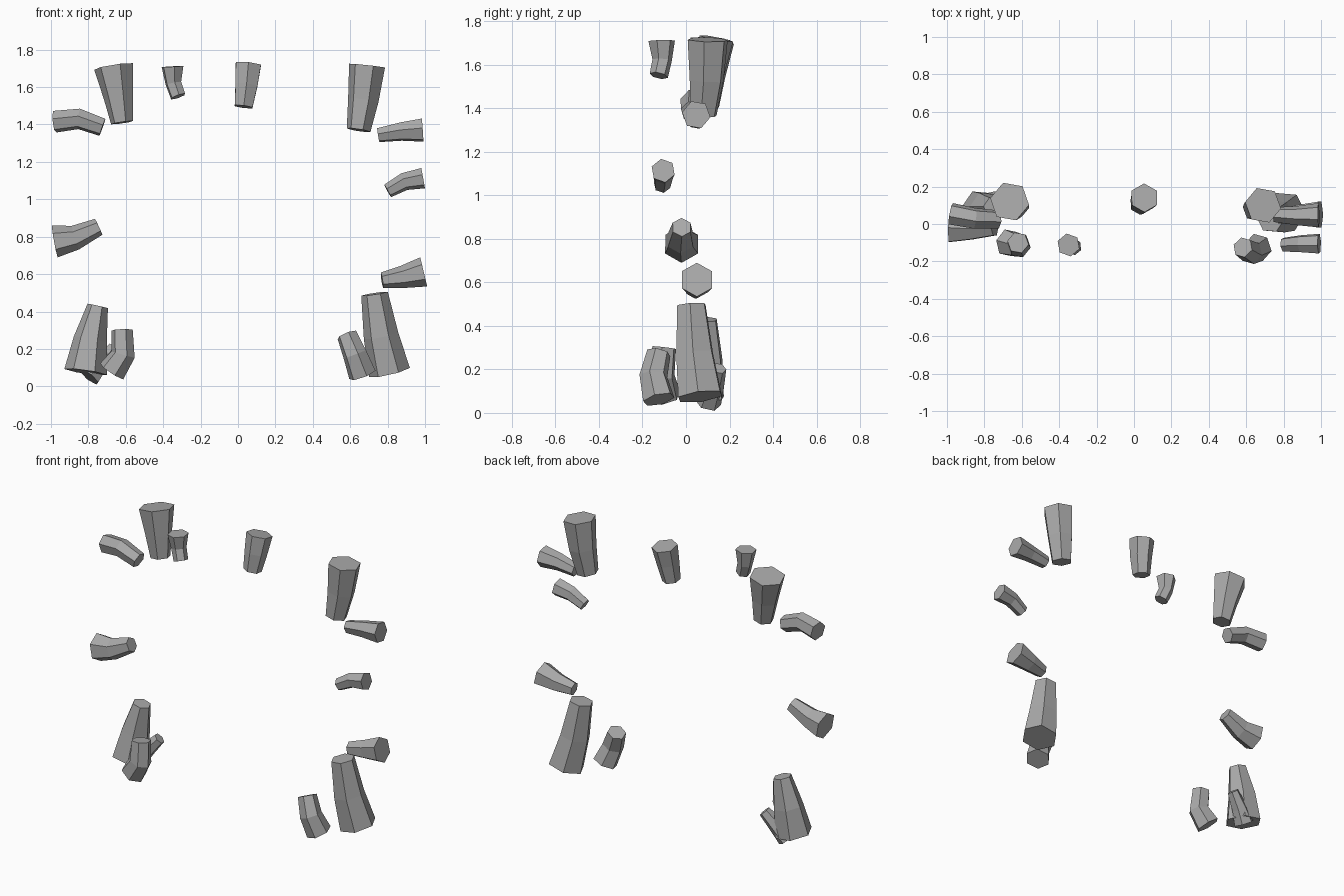
import bpy, bmesh, math
from mathutils import Vector

if "Cube" in bpy.data.objects:
    bpy.data.objects.remove(bpy.data.objects["Cube"])

stone = bpy.data.materials.new("stone_grey")
stone.diffuse_color = (0.4, 0.4, 0.4, 1)
stone.use_nodes = True
stone.node_tree.nodes["Principled BSDF"].inputs["Base Color"].default_value = stone.diffuse_color


def shard(name, rings, roll=0):
    """Six-sided bent stone prism lofted through rings of (x, y, z, radius)."""
    pts = [Vector(r[:3]) for r in rings]
    axis = pts[-1] - pts[0]
    # upright stones roll from the y axis, lying stones from the z axis
    ref = Vector((0, 1, 0)) if abs(axis.z) > abs(axis.x) else Vector((0, 0, 1))
    bm = bmesh.new()
    loops = []
    for i, p in enumerate(pts):
        n = Vector()
        if i > 0:
            n += (p - pts[i - 1]).normalized()
        if i < len(pts) - 1:
            n += (pts[i + 1] - p).normalized()
        n.normalize()
        u = (ref - n * ref.dot(n)).normalized()
        v = n.cross(u)
        loop = []
        for k in range(6):
            a = math.radians(roll + 60 * k)
            loop.append(bm.verts.new(p + (u * math.cos(a) + v * math.sin(a)) * rings[i][3]))
        loops.append(loop)
    for a, b in zip(loops, loops[1:]):
        for k in range(6):
            bm.faces.new((a[k], a[(k + 1) % 6], b[(k + 1) % 6], b[k]))
    bm.faces.new(loops[0][::-1])
    bm.faces.new(loops[-1])
    bmesh.ops.recalc_face_normals(bm, faces=bm.faces[:])
    me = bpy.data.meshes.new(name)
    bm.to_mesh(me)
    bm.free()
    me.materials.append(stone)
    bpy.context.collection.objects.link(bpy.data.objects.new(name, me))


# Hanging stones along the top
shard("top_left_column", [(-.62, .095, 1.41, .06), (-.64, .105, 1.55, .08), (-.665, .12, 1.71, .107)], 20)
shard("top_small_stone", [(-.32, -.125, 1.55, .043), (-.345, -.11, 1.62, .045), (-.35, -.112, 1.71, .062)], 10)
shard("top_middle_stone", [(.03, .105, 1.495, .055), (.045, .12, 1.61, .068), (.055, .14, 1.72, .078)], 0)
shard("top_right_column", [(.645, .08, 1.37, .065), (.67, .095, 1.53, .083), (.69, .10, 1.715, .098)], 20)

# Stones lying along the left side
shard("left_upper_stone", [(-.98, .055, 1.415, .06), (-.85, .03, 1.43, .057), (-.725, .025, 1.385, .05)], 15)
shard("left_lower_stone", [(-.98, -.02, .775, .087), (-.87, -.025, .795, .066), (-.745, -.02, .853, .047)], 0)

# Stones lying along the right side
shard("right_upper_stone", [(.75, .05, 1.343, .04), (.87, .045, 1.362, .052), (.987, .047, 1.37, .066)], 20)
shard("right_middle_stone", [(.80, -.11, 1.045, .039), (.89, -.105, 1.095, .048), (.99, -.105, 1.113, .056)], 10)
shard("right_lower_stone", [(.77, .04, .567, .042), (.88, .05, .585, .06), (.993, .05, .612, .08)], 0)

# Standing stones at the bottom corners
shard("bottom_left_column", [(-.815, .07, .077, .115), (-.79, .085, .25, .09), (-.75, .09, .43, .056)], 25)
shard("bottom_left_back_stone", [(-.795, .10, .05, .063), (-.74, .125, .12, .05), (-.665, .15, .205, .036)], 0)
shard("bottom_left_front_stone", [(-.675, -.10, .08, .076), (-.615, -.115, .17, .066), (-.62, -.10, .30, .058)], 20)
shard("bottom_right_column", [(.81, .065, .075, .112), (.765, .04, .27, .094), (.73, .025, .495, .072)], 25)
shard("bottom_right_front_stone", [(.665, -.125, .062, .076), (.625, -.15, .17, .066), (.582, -.125, .275, .056)], 15)
